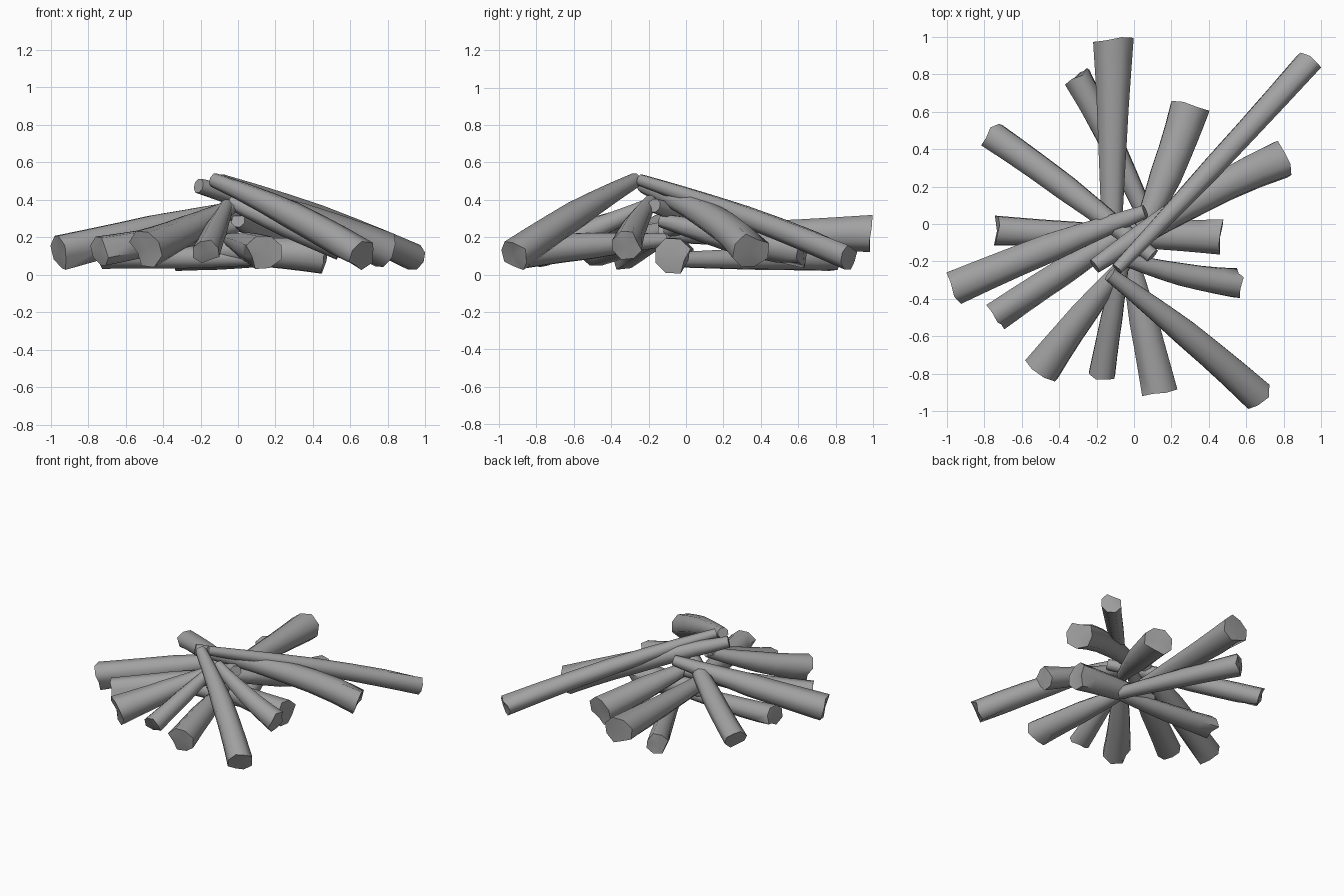
import bpy, bmesh, math, random
from mathutils import Vector

if "Cube" in bpy.data.objects:
    bpy.data.objects.remove(bpy.data.objects["Cube"])

random.seed(4)
SIDES = 8

# Dark grey wood
wood = bpy.data.materials.new("dark_wood")
wood.diffuse_color = (0.36, 0.36, 0.36, 1)
wood.use_nodes = True
wood.node_tree.nodes["Principled BSDF"].inputs["Base Color"].default_value = wood.diffuse_color


def log(name, outer, mid, tip, r_out, r_mid, r_tip, notch=0):
    """Tapered split log: wide notched butt, bent middle, narrow tip."""
    o, m, t = Vector(outer), Vector(mid), Vector(tip)
    # quadratic path passing through the middle point
    ctrl = 2 * m - (o + t) / 2
    bm = bmesh.new()
    rings = []
    irregular = [random.uniform(0.95, 1.05) for _ in range(SIDES)]
    steps = 6
    for i in range(steps + 1):
        u = i / steps
        p = o * (1 - u) ** 2 + ctrl * 2 * u * (1 - u) + t * u * u
        d = ((ctrl - o) * (1 - u) + (t - ctrl) * u).normalized()
        side = d.cross(Vector((0, 0, 1))).normalized()
        up = side.cross(d)
        if u < 0.5:
            r = r_mid + (r_out - r_mid) * (1 - 2 * u) ** 1.2
        else:
            r = r_mid + (r_tip - r_mid) * (2 * u - 1)
        ring = []
        for k in range(SIDES):
            a = 2 * math.pi * (k + 0.5) / SIDES
            rr = r * irregular[k]
            if k == notch:                       # bark cleft near the butt only
                rr *= 0.66 + 0.32 * min(1, u * 5)
            v = p + (side * math.cos(a) + up * math.sin(a) * 0.96) * rr
            if i == 0:                           # rough cut on the butt
                v += d * random.uniform(-0.015, 0.015)
            ring.append(bm.verts.new(v))
        rings.append(ring)
    for a, b in zip(rings, rings[1:]):
        for k in range(SIDES):
            n = (k + 1) % SIDES
            bm.faces.new((a[k], a[n], b[n], b[k]))
    # end caps
    for ring in (rings[0], rings[-1]):
        c = bm.verts.new(sum((v.co for v in ring), Vector()) / SIDES)
        for k in range(SIDES):
            bm.faces.new((ring[k], ring[(k + 1) % SIDES], c))
    bmesh.ops.recalc_face_normals(bm, faces=bm.faces)
    mesh = bpy.data.meshes.new(name)
    bm.to_mesh(mesh)
    bm.free()
    mesh.materials.append(wood)
    obj = bpy.data.objects.new(name, mesh)
    bpy.context.collection.objects.link(obj)
    bpy.ops.object.select_all(action='DESELECT')
    bpy.context.view_layer.objects.active = obj
    obj.select_set(True)
    bpy.ops.object.shade_smooth_by_angle(angle=math.radians(66))


# Long logs leaning on the top of the pile
log("top_log_northeast", (.94, .87, .095), (.43, .31, .315), (-.09, -.24, .505), .075, .062, .035, 1)
log("top_log_southeast", (.66, -.92, .10), (.28, -.59, .32), (-.13, -.27, .505), .092, .076, .04, 5)
log("top_log_east_northeast", (.79, .345, .13), (.33, .12, .31), (-.21, -.225, .475), .105, .08, .042, 1)
log("top_log_west_southwest", (-.95, -.34, .12), (-.45, -.13, .242), (.06, .065, .37), .102, .085, .04, 7)

# Middle logs
log("log_northwest", (-.76, .475, .13), (-.36, .19, .24), (.1, -.17, .37), .08, .072, .042, 6)
log("log_southwest", (-.73, -.49, .125), (-.37, -.25, .19), (.02, -.01, .27), .085, .075, .04, 0)
log("log_south_southwest", (-.49, -.77, .14), (-.27, -.48, .24), (-.04, -.20, .36), .108, .078, .04, 4)
log("log_south", (-.17, -.80, .12), (-.12, -.51, .235), (-.06, -.20, .37), .075, .062, .038, 6)
log("log_east_southeast", (.56, -.315, .155), (.26, -.27, .265), (-.04, -.19, .39), .088, .068, .04, 0)
log("log_north_northeast", (.30, .63, .13), (.17, .26, .20), (0, -.13, .29), .11, .09, .04, 5)
log("log_north", (-.11, .985, .215), (-.115, .42, .215), (-.12, -.15, .22), .112, .078, .05, 6)

# Low logs lying on the ground
log("ground_log_north_northwest", (-.31, .79, .095), (-.10, .39, .085), (.1, -.04, .08), .082, .065, .045, 7)
log("ground_log_west", (-.73, -.035, .11), (-.33, -.05, .095), (.08, -.06, .09), .085, .068, .045, 5)
log("ground_log_east", (.46, -.07, .1), (.14, -.06, .12), (-.2, -.05, .14), .103, .084, .05, 7)
log("ground_log_south_southeast", (.135, -.89, .12), (.05, -.51, .155), (-.04, -.11, .185), .1, .08, .04, 4)
